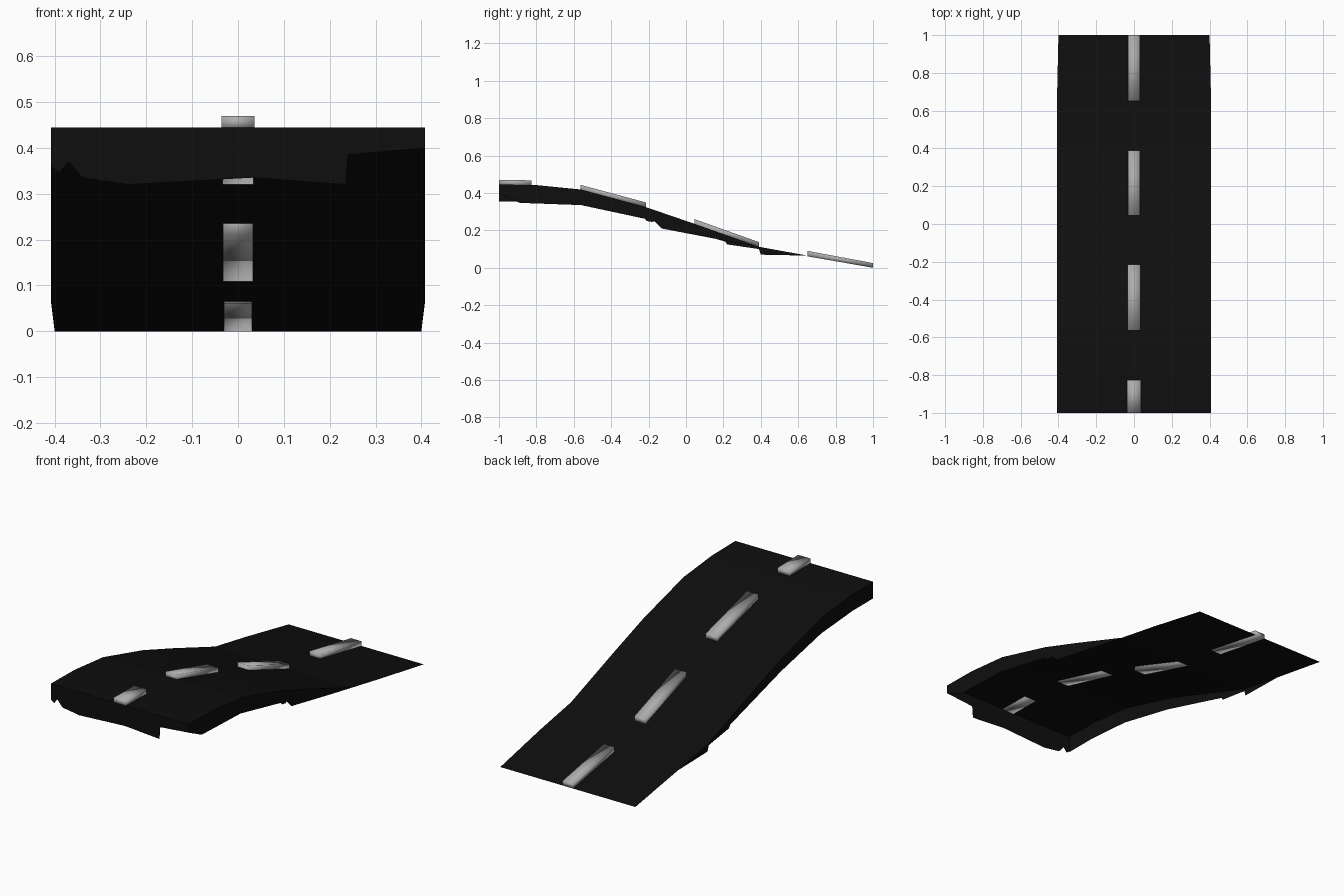
import bpy
import bmesh

cube = bpy.data.objects.get("Cube")
if cube:
    bpy.data.objects.remove(cube, do_unlink=True)


def make_material(name, value):
    mat = bpy.data.materials.new(name)
    mat.use_nodes = True
    colour = (value, value, value, 1)
    mat.diffuse_color = colour
    node = mat.node_tree.nodes["Principled BSDF"]
    node.inputs["Base Color"].default_value = colour
    node.inputs["Roughness"].default_value = 0.9
    return mat


asphalt = make_material("black asphalt", 0.0045)
paint = make_material("grey lane paint", 0.42)

# Centre line of the ramp surface as (y, z)
PROFILE = [(-1, .445), (-.8, .442), (-.56, .418), (-.22, .326),
           (.04, .237), (.39, .112), (.65, .065), (1, 0)]


def interp(points, t):
    for (a, u), (b, v) in zip(points, points[1:]):
        if a <= t <= b:
            return u + (v - u) * (t - a) / (b - a)
    return points[-1][1] if t > points[-1][0] else points[0][1]


def half_width(y):
    return interp([(-1, .408), (.65, .408), (1, .4)], y)


def finish(name, bm, mat, smooth=False):
    mesh = bpy.data.meshes.new(name)
    bm.to_mesh(mesh)
    bm.free()
    mesh.materials.append(mat)
    for face in mesh.polygons:
        face.use_smooth = smooth
    obj = bpy.data.objects.new(name, mesh)
    bpy.context.collection.objects.link(obj)
    return obj


def strip(name, rail_a, rail_b, flip=False):
    """Sheet of quads between two rails of points."""
    bm = bmesh.new()
    rows = [(bm.verts.new(a), bm.verts.new(b)) for a, b in zip(rail_a, rail_b)]
    for (a, b), (c, d) in zip(rows, rows[1:]):
        bm.faces.new((c, d, b, a) if flip else (a, b, d, c))
    return finish(name, bm, asphalt)


# Road surface, an open sheet
strip("road_surface", [(-half_width(y), y, z) for y, z in PROFILE],
      [(half_width(y), y, z) for y, z in PROFILE])


# Ragged skirts hanging from the two long edges
def side_skirt(name, side, lower):
    ys = {y for y, z in lower} | {y for y, z in PROFILE if y < lower[-1][0]}
    ys = sorted(ys)
    top = [(side * half_width(y), y, interp(PROFILE, y)) for y in ys]
    low = [(side * half_width(y), y, interp(lower, y)) for y in ys]
    strip(name, top, low, flip=side > 0)


side_skirt("left_skirt", 1, [
    (-1, .4), (-.89, .347), (-.56, .335), (-.22, .262), (-.21, .25),
    (-.18, .245), (-.17, .25), (-.13, .21), (.21, .145), (.44, .103)])
side_skirt("right_skirt", -1, [
    (-1, .355), (-.83, .355), (-.56, .335), (-.22, .262), (.21, .14),
    (.22, .125), (.39, .1), (.4, .07), (.65, .065)])

# Ragged skirt under the high front edge as (x, z)
FRONT = [(-.408, .36), (-.39, .345), (-.37, .37), (-.34, .335), (-.24, .32),
         (.03, .335), (.235, .32), (.24, .385), (.408, .4)]
strip("front_skirt", [(x, -1, .445) for x, z in FRONT],
      [(x, -1, z) for x, z in FRONT], flip=True)


# Raised lane dashes, sunk slightly through the road sheet
def lane_dash(name, start, end, half, sink_start, sink_end):
    bm = bmesh.new()
    bmesh.ops.create_cube(bm, size=2)
    for v in bm.verts:
        first = v.co.y < 0
        y = start if first else end
        sink = sink_start if first else sink_end
        z = interp(PROFILE, y) + (.025 if v.co.z > 0 else -sink)
        v.co = (v.co.x * half, y, z)
    finish(name, bm, paint, smooth=True)


lane_dash("lane_dash_1", -1, -.825, .036, .004, .004)
lane_dash("lane_dash_2", -.565, -.215, .034, .006, .004)
lane_dash("lane_dash_3", .045, .39, .033, .025, .003)
lane_dash("lane_dash_4", .65, 1, .031, .004, 0)
